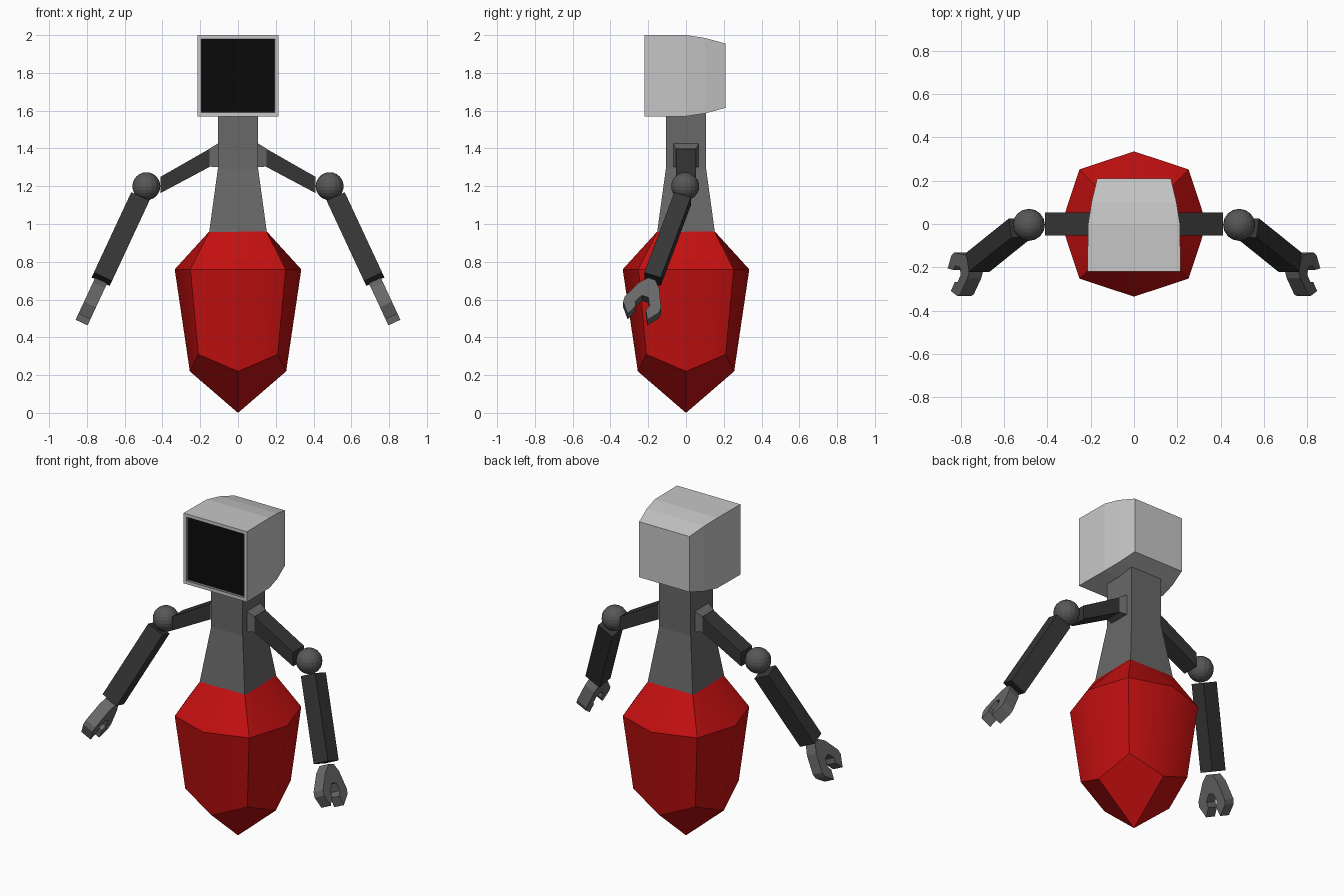
import bpy, bmesh, math
from mathutils import Vector

if "Cube" in bpy.data.objects:
    bpy.data.objects.remove(bpy.data.objects["Cube"])


def material(name, rgb):
    m = bpy.data.materials.new(name)
    m.diffuse_color = (*rgb, 1)
    m.use_nodes = True
    m.node_tree.nodes["Principled BSDF"].inputs["Base Color"].default_value = m.diffuse_color
    return m


SHELL = material("light grey shell", (0.57, 0.57, 0.57))
BLACK = material("black screen", (0.003, 0.003, 0.003))
RED = material("red", (0.55, 0.005, 0.005))
GREY = material("mid grey", (0.14, 0.14, 0.14))
JOINT = material("joint grey", (0.095, 0.095, 0.095))
DARK = material("dark grey", (0.036, 0.036, 0.036))


def finish(bm, name, *mats):
    bmesh.ops.recalc_face_normals(bm, faces=bm.faces)
    mesh = bpy.data.meshes.new(name)
    bm.to_mesh(mesh)
    bm.free()
    for m in mats:
        mesh.materials.append(m)
    ob = bpy.data.objects.new(name, mesh)
    bpy.context.collection.objects.link(ob)
    return ob


def loft(rings, caps=True):
    """Skin a list of equal-length point rings."""
    bm = bmesh.new()
    vs = [[bm.verts.new(p) for p in r] for r in rings]
    n = len(rings[0])
    for a, b in zip(vs, vs[1:]):
        for i in range(n):
            j = (i + 1) % n
            bm.faces.new((a[i], a[j], b[j], b[i]))
    if caps:
        bm.faces.new(vs[0][::-1])
        bm.faces.new(vs[-1])
    return bm


def rect(c, u, v):
    """Four corners around c with half-axes u and v."""
    c, u, v = Vector(c), Vector(u), Vector(v)
    return [c - u - v, c + u - v, c + u + v, c - u + v]


# head: square casing that tapers toward the back
HEAD_Z = 1.785
bm = loft([rect((0, y, HEAD_Z), (hx, 0, 0), (0, 0, hz)) for y, hx, hz in
           ((-0.22, 0.215, 0.215), (0.0, 0.212, 0.215),
            (0.1, 0.196, 0.2), (0.21, 0.17, 0.17))])
bmesh.ops.recalc_face_normals(bm, faces=bm.faces)
# recessed screen in the front face
front = min(bm.faces, key=lambda f: f.calc_center_median().y)
bmesh.ops.inset_individual(bm, faces=[front], thickness=0.028)
rim = bmesh.ops.inset_individual(bm, faces=[front], thickness=0.006, depth=-0.012)
for f in rim["faces"]:
    f.material_index = 2
front.material_index = 1
finish(bm, "head", SHELL, BLACK, GREY)

# neck: square column flaring at the base
finish(loft([rect((0, 0, z), (h, 0, 0), (0, h, 0)) for z, h in
             ((0.955, 0.153), (1.29, 0.107), (1.6, 0.107))]), "neck", GREY)


# body: eight-sided pod with a faceted point
def octagon(corner, mid, z_corner, z_mid):
    pts = []
    for k in range(8):
        a = k * math.pi / 4
        r, z = (mid, z_mid) if k % 2 == 0 else (corner * math.sqrt(2), z_corner)
        pts.append((r * math.cos(a), r * math.sin(a), z))
    return pts


bm = loft([octagon(0.21, 0.255, 0.31, 0.22), octagon(0.252, 0.335, 0.76, 0.76),
           octagon(0.15, 0.15, 0.963, 0.963)], caps=False)
bm.verts.ensure_lookup_table()
low, top = bm.verts[:8], bm.verts[16:24]
bm.faces.new(top)
tip = bm.verts.new((0, 0, 0))
for k in range(0, 8, 2):
    bm.faces.new((tip, low[(k + 2) % 8], low[k + 1], low[k]))
body = finish(bm, "body", RED)
bpy.context.view_layer.objects.active = body
body.select_set(True)
bpy.ops.object.shade_smooth_by_angle(angle=math.radians(35))

# half outline of the claw: sideways offset, distance from the wrist
CLAW = [(0.02, 0), (0.057, 0.042), (0.102, 0.145), (0.1, 0.175), (0.055, 0.234),
        (0.03, 0.182), (0.04, 0.152), (0.018, 0.108)]

for s, side in ((-1, "left"), (1, "right")):
    # shoulder plate on the neck
    finish(loft([rect((s * 0.1, 0, 1.365), (0, 0.068, 0), (0, 0, 0.065)),
                 rect((s * 0.15, 0, 1.352), (0, 0.055, 0), (0, 0, 0.048))]),
           side + "_shoulder", GREY)
    # upper arm
    finish(loft([rect((s * 0.145, 0, 1.353), (0, 0.053, 0), (0, 0, 0.048)),
                 rect((s * 0.41, 0, 1.207), (0, 0.053, 0), (0, 0, 0.043))]),
           side + "_upper_arm", DARK)
    # elbow ball
    bm = bmesh.new()
    bmesh.ops.create_uvsphere(bm, u_segments=16, v_segments=12, radius=0.074)
    bmesh.ops.translate(bm, vec=(s * 0.485, -0.004, 1.2), verts=bm.verts)
    finish(bm, side + "_elbow", JOINT)
    # forearm, with its own axes: d along, u across, v toward the front
    start, end = Vector((s * 0.523, -0.018, 1.133)), Vector((s * 0.721, -0.177, 0.708))
    d = (end - start).normalized()
    u = Vector((-d.z, 0, d.x)).normalized()
    v = d.cross(u)
    if v.y > 0:
        v = -v
    finish(loft([rect(p, u * 0.053, v * 0.046) for p in (start, end)]),
           side + "_forearm", DARK)
    # claw hand
    wrist = end + d * 0.015
    outline = CLAW + [(-a, b) for a, b in reversed(CLAW)]
    bm = loft([[wrist + v * a + d * b + u * t for a, b in outline]
               for t in (-0.035, 0.035)])
    finish(bm, side + "_hand", GREY)
